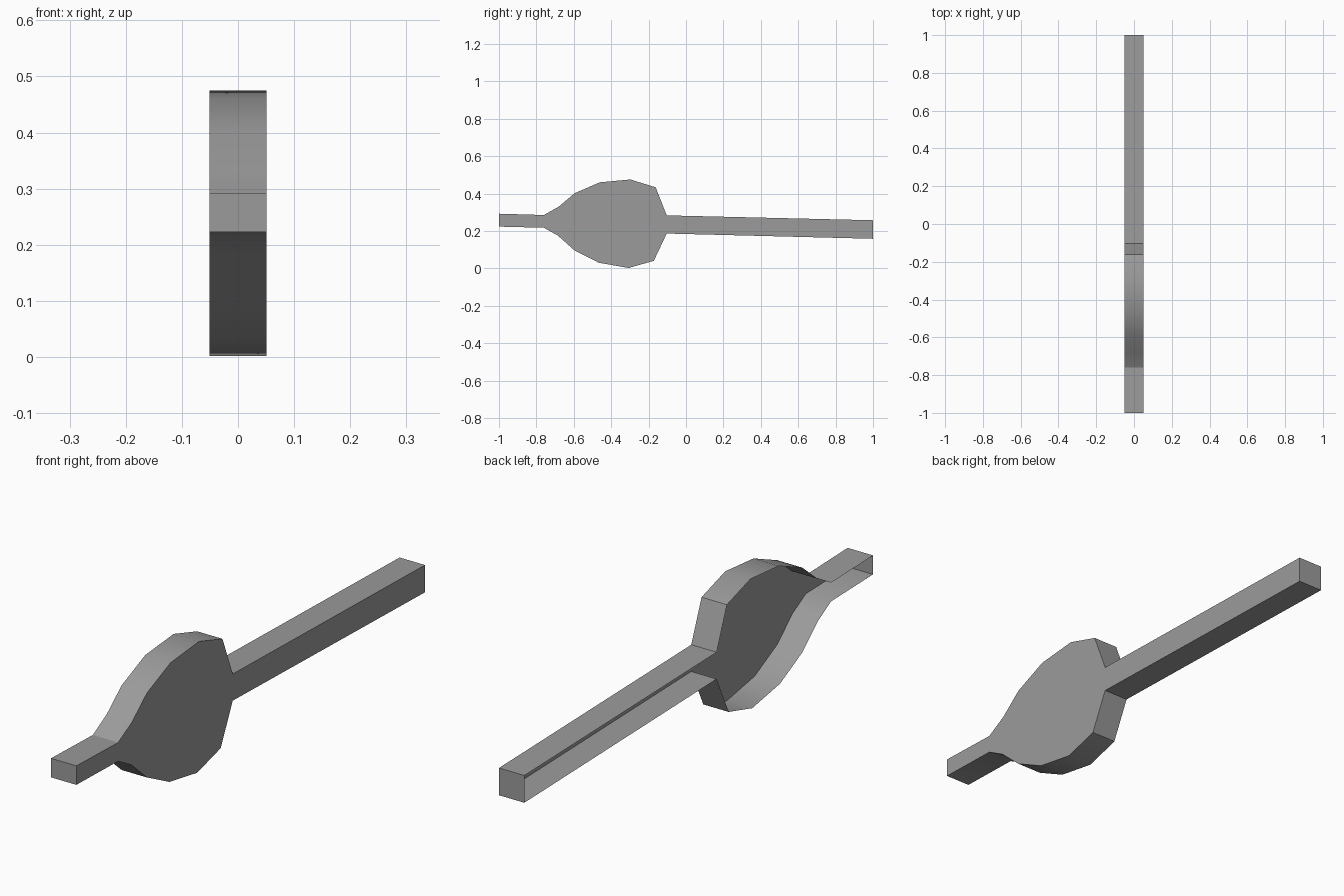
import bpy
import bmesh
import math

cube = bpy.data.objects.get("Cube")
if cube:
    bpy.data.objects.remove(cube, do_unlink=True)

HALF_WIDTH = 0.051

# Side outline as (y, z): upper edge front to back, then lower edge back to front
upper = [(-1, .292), (-.76, .285), (-.68, .33), (-.595, .402), (-.46, .46),
         (-.297, .475), (-.162, .433), (-.103, .283), (1, .257)]
lower = [(1, .158), (-.103, .186), (-.172, .04), (-.307, .002), (-.467, .03),
         (-.595, .095), (-.685, .175), (-.76, .217), (-1, .223)]
outline = upper + lower

grey = bpy.data.materials.new("plain grey")
grey.use_nodes = True
colour = (0.33, 0.33, 0.33, 1)
grey.diffuse_color = colour
grey.node_tree.nodes["Principled BSDF"].inputs["Base Color"].default_value = colour

# Shallow tray: a closed face on +x with a rim wall, open on -x
bm = bmesh.new()
closed = [bm.verts.new((HALF_WIDTH, y, z)) for y, z in outline]
opened = [bm.verts.new((-HALF_WIDTH, y, z)) for y, z in outline]
bm.faces.new(closed[::-1])
for i in range(len(outline)):
    j = (i + 1) % len(outline)
    bm.faces.new((closed[i], closed[j], opened[j], opened[i]))
bm.normal_update()

mesh = bpy.data.meshes.new("paddle_shell")
bm.to_mesh(mesh)
bm.free()
mesh.materials.append(grey)
paddle = bpy.data.objects.new("paddle_shell", mesh)
bpy.context.collection.objects.link(paddle)

# Soft rim, crisp corners
bpy.ops.object.select_all(action='DESELECT')
paddle.select_set(True)
bpy.context.view_layer.objects.active = paddle
bpy.ops.object.shade_smooth_by_angle(angle=math.radians(30))
